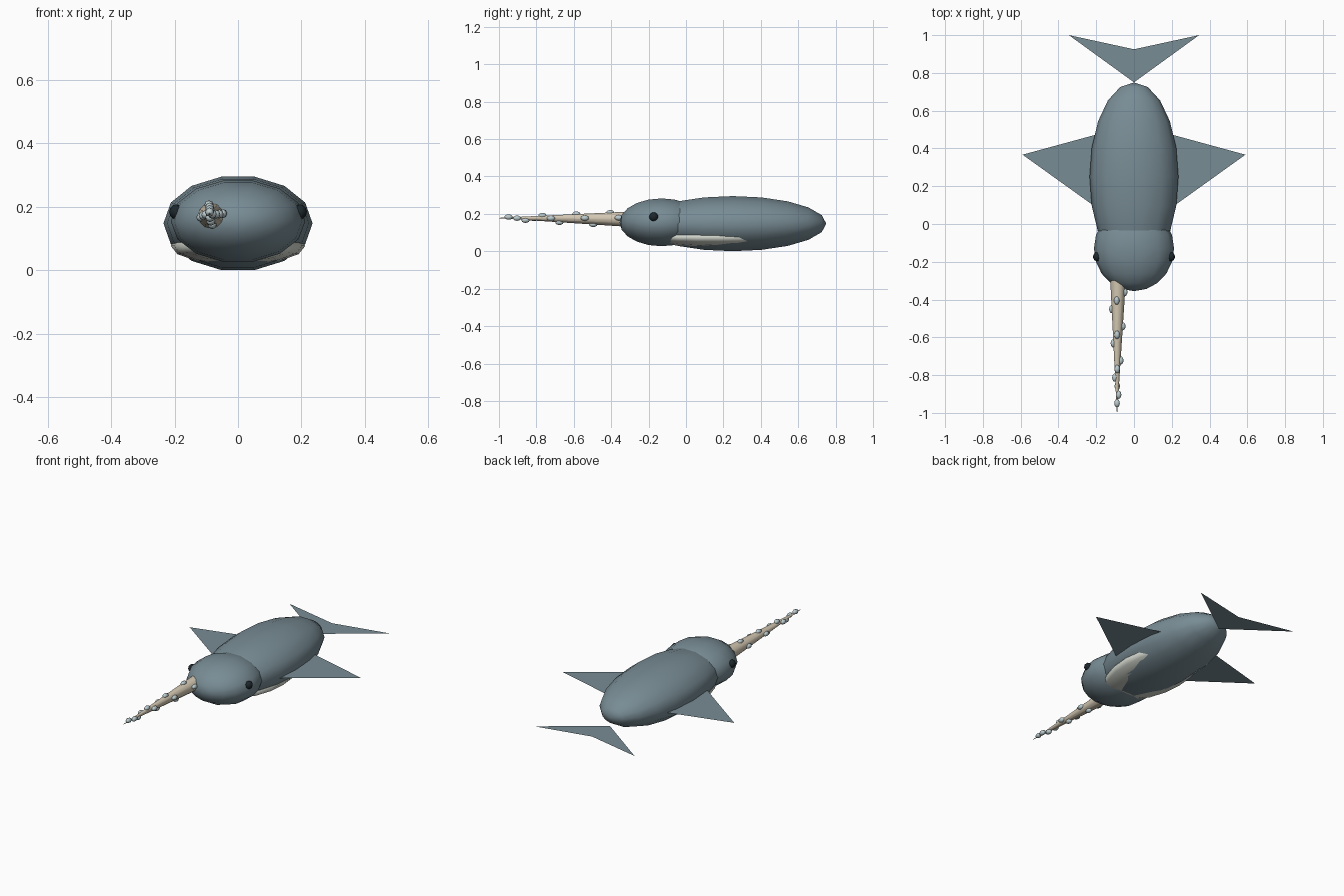
import bpy, bmesh, math
from mathutils import Vector, Matrix

if "Cube" in bpy.data.objects:
    bpy.data.objects.remove(bpy.data.objects["Cube"])


def material(name, rgb):
    m = bpy.data.materials.new(name)
    m.diffuse_color = (*rgb, 1)
    m.use_nodes = True
    m.node_tree.nodes["Principled BSDF"].inputs["Base Color"].default_value = m.diffuse_color
    return m


SKIN = material("slate_skin", (0.188, 0.262, 0.298))
CREAM = material("cream_belly", (0.70, 0.73, 0.66))
IVORY = material("ivory", (0.66, 0.58, 0.45))
PEARL = material("pale_bumps", (0.50, 0.60, 0.62))
DARK = material("dark_eye", (0.012, 0.02, 0.025))


def finish(name, bm, mat, smooth=True):
    mesh = bpy.data.meshes.new(name)
    bm.to_mesh(mesh)
    bm.free()
    for p in mesh.polygons:
        p.use_smooth = smooth
    mesh.materials.append(mat)
    ob = bpy.data.objects.new(name, mesh)
    bpy.context.collection.objects.link(ob)
    return ob


def add_ellipsoid(bm, center, radii, segs=14, rings=10):
    # poles point along y, a corner lies on the x axis
    turn = Matrix.Rotation(math.pi / 2, 4, 'X') @ Matrix.Rotation(math.pi / 2, 4, 'Z')
    mat = Matrix.Translation(center) @ Matrix.Diagonal((*radii, 1)) @ turn
    bmesh.ops.create_uvsphere(bm, u_segments=segs, v_segments=rings, radius=1, matrix=mat)


def ellipsoid(name, center, radii, mat, segs=14, rings=10):
    bm = bmesh.new()
    add_ellipsoid(bm, center, radii, segs, rings)
    return finish(name, bm, mat)


def sheet(name, points, z, mat):
    # single flat face
    bm = bmesh.new()
    face = bm.faces.new([bm.verts.new((x, y, z)) for x, y in points])
    face.normal_update()
    if face.normal.z < 0:
        face.normal_flip()
    return finish(name, bm, mat, False)


# Body, belly and head
ellipsoid("body", (0, 0.25, 0.148), (0.235, 0.5, 0.151), SKIN)
ellipsoid("belly", (0, 0.17, 0.077), (0.212, 0.36, 0.06), CREAM)
ellipsoid("head", (0, -0.13, 0.155), (0.212, 0.225, 0.131), SKIN)

# Eyes, side fins and tail flukes, mirrored
for side, s in (("left", -1), ("right", 1)):
    ellipsoid(side + "_eye", (s * 0.195, -0.173, 0.184), (0.022, 0.024, 0.024), DARK, 12, 8)
    sheet(side + "_fin", [(s * 0.12, 0.03), (s * 0.59, 0.367), (s * 0.12, 0.495)], 0.127, SKIN)
    sheet(side + "_fluke", [(0, 0.75), (s * 0.345, 1.0), (0, 0.925)], 0.097, SKIN)

# Tapered tusk
base, tip = Vector((-0.084, -0.25, 0.171)), Vector((-0.09, -1.0, 0.178))
axis = tip - base
R = 0.044
bm = bmesh.new()
rot = axis.to_track_quat('Z', 'Y').to_matrix().to_4x4()
bmesh.ops.create_cone(bm, cap_ends=True, segments=12, radius1=R, radius2=0.001,
                      depth=axis.length,
                      matrix=Matrix.Translation((base + tip) / 2) @ rot)
tusk = finish("tusk", bm, IVORY)
for p in tusk.data.polygons:
    if len(p.vertices) > 4:
        p.use_smooth = False

# Bumps winding around the tusk
bm = bmesh.new()
for i in range(14):
    y = -0.36 - 0.0453 * i
    t = (y - base.y) / axis.y
    a = math.radians(90) + 2 * math.pi * (-0.40 - y) / -0.183
    a = math.radians(90) + 2 * math.pi * (-0.40 - y) / 0.183
    r = R * (1 - t) * 0.9 + 0.003
    c = base + axis * t + Vector((math.cos(a) * r, 0, math.sin(a) * r))
    add_ellipsoid(bm, c, (0.0145, 0.022, 0.0145), 8, 6)
finish("tusk_bumps", bm, PEARL)
